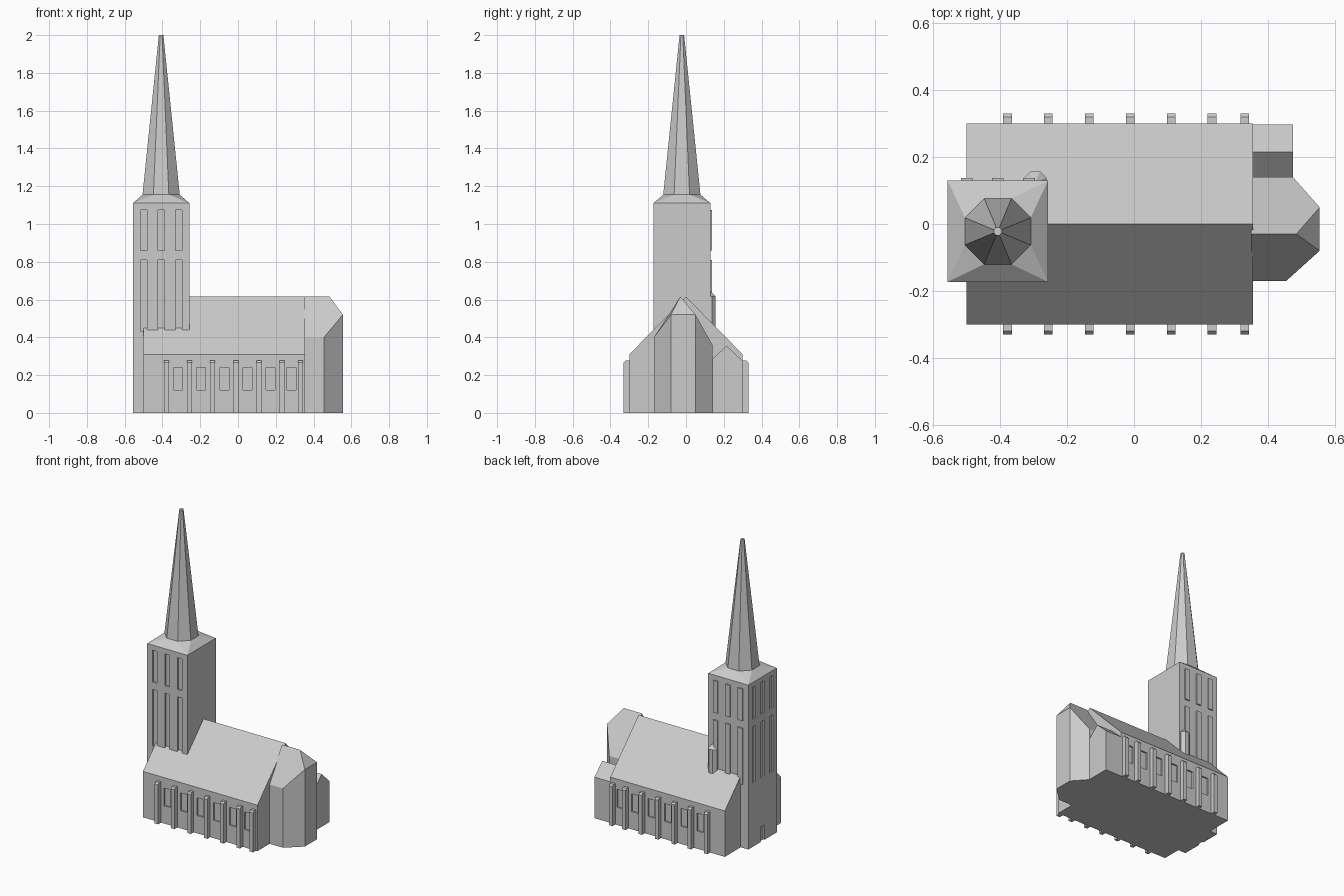
import bpy, bmesh, math
from mathutils import Vector

if "Cube" in bpy.data.objects:
    bpy.data.objects.remove(bpy.data.objects["Cube"])

stone = bpy.data.materials.new("stone grey")
stone.diffuse_color = (0.6, 0.6, 0.6, 1)
stone.use_nodes = True
stone.node_tree.nodes["Principled BSDF"].inputs["Base Color"].default_value = stone.diffuse_color


def finish(name, bm):
    bmesh.ops.recalc_face_normals(bm, faces=bm.faces[:])
    me = bpy.data.meshes.new(name)
    bm.to_mesh(me)
    bm.free()
    me.materials.append(stone)
    ob = bpy.data.objects.new(name, me)
    bpy.context.collection.objects.link(ob)
    return ob


def hull(name, points):
    """Convex solid around a few corner points."""
    bm = bmesh.new()
    for p in points:
        bm.verts.new(p)
    bmesh.ops.convex_hull(bm, input=bm.verts[:])
    bmesh.ops.dissolve_limit(bm, angle_limit=0.01, verts=bm.verts[:], edges=bm.edges[:])
    return finish(name, bm)


def boxes(name, spans):
    """One mesh of boxes, each given as (x0, x1, y0, y1, z0, z1)."""
    bm = bmesh.new()
    for x0, x1, y0, y1, z0, z1 in spans:
        vs = bmesh.ops.create_cube(bm, size=1)["verts"]
        for v in vs:
            v.co = Vector((x1 if v.co.x > 0 else x0, y1 if v.co.y > 0 else y0,
                           z1 if v.co.z > 0 else z0))
    return finish(name, bm)


def gable(name, x0, x1, y0, y1, eave, ridge, ym):
    pts = []
    for x in (x0, x1):
        pts += [(x, y0, 0), (x, y1, 0), (x, y0, eave), (x, y1, eave), (x, ym, ridge)]
    return hull(name, pts)


def ring(cx, cy, r, z, n):
    return [(cx + r * math.cos((i + .5) * math.tau / n),
             cy + r * math.sin((i + .5) * math.tau / n), z) for i in range(n)]


def carve(ob, cutter):
    m = ob.modifiers.new("recesses", 'BOOLEAN')
    m.operation, m.solver, m.object = 'DIFFERENCE', 'EXACT', cutter
    bpy.context.view_layer.objects.active = ob
    bpy.ops.object.modifier_apply(modifier=m.name)
    bpy.data.objects.remove(cutter)


# Nave with recessed windows between the buttresses
nave = gable("nave", -0.5, 0.355, -0.3, 0.3, 0.31, 0.615, 0)
bays = [-0.378, -0.256, -0.134, -0.011, 0.111, 0.233, 0.331]
cuts = []
for a, b in zip(bays, bays[1:]):
    m = (a + b) / 2
    for s in (-1, 1):
        ya, yb = sorted((s * 0.29, s * 0.32))
        cuts.append((m - 0.024, m + 0.024, ya, yb, 0.12, 0.24))
carve(nave, boxes("window_cutter", cuts))

# Buttresses with sloped caps
for i, x in enumerate(bays):
    for s, side in ((-1, "front"), (1, "back")):
        pts = []
        for dx in (-0.013, 0.013):
            pts += [(x + dx, s * y, z) for y, z in
                    ((0.295, 0), (0.33, 0), (0.33, 0.266), (0.32, 0.277), (0.295, 0.277))]
        hull(f"buttress_{side}_{i + 1}", pts)

# Choir with canted end and hipped roof
plan = [(0.35, -0.17, 0.40), (0.455, -0.17, 0.40), (0.555, -0.08, 0.52),
        (0.555, 0.05, 0.52), (0.475, 0.14, 0.36), (0.35, 0.14, 0.36)]
bm = bmesh.new()
low = [bm.verts.new((x, y, 0)) for x, y, z in plan]
top = [bm.verts.new(p) for p in plan]
r0 = bm.verts.new((0.35, -0.03, 0.615))
r1 = bm.verts.new((0.485, -0.03, 0.615))
bm.faces.new(low)
for i in range(5):
    bm.faces.new((low[i], low[i + 1], top[i + 1], top[i]))
bm.faces.new((low[5], low[0], top[0], r0, top[5]))
bm.faces.new((top[0], top[1], top[2], r1, r0))
bm.faces.new((top[2], top[3], r1))
bm.faces.new((top[3], top[4], top[5], r0, r1))
finish("choir", bm)

# Sacristy
gable("sacristy", 0.35, 0.475, 0.13, 0.298, 0.277, 0.355, 0.215)

# Tower with tall recessed openings on the front and west, and a west door
X0, X1, Y0, Y1 = -0.557, -0.257, -0.173, 0.13
CX, CY = -0.407, -0.022
tower = boxes("tower", [(X0, X1, Y0, Y1, 0, 1.11)])
cuts, panels = [], []
for d in (-0.093, 0, 0.093):
    for z0, z1 in ((0.43, 0.81), (0.86, 1.075)):
        x, y, w = CX + d, CY + d, 0.0175
        cuts.append((x - w, x + w, Y0 - 0.02, Y0 + 0.01, z0, z1))
        cuts.append((X0 - 0.02, X0 + 0.01, y - w, y + w, z0, z1))
        panels.append((x - w, x + w, Y1 - 0.001, Y1 + 0.008, z0, z1))
cuts.append((X0 - 0.02, X0 + 0.01, CY - 0.02, CY + 0.02, -0.02, 0.1))
carve(tower, boxes("opening_cutter", cuts))
boxes("tower_back_panels", panels)

# Tower cap and spire
R = 0.0985 / math.cos(math.pi / 8)
square = [(x, y, 1.11) for x in (X0, X1) for y in (Y0, Y1)]
hull("tower_cap", square + ring(CX, CY, R, 1.155, 8))
hull("spire", ring(CX, CY, R, 1.155, 8) + ring(CX, CY, 0.013, 2.0, 8))

# Stair turret with pointed cap
hull("stair_turret", ring(-0.295, 0.124, 0.036, 0.4, 8) + ring(-0.295, 0.124, 0.036, 0.615, 8)
     + [(-0.295, 0.124, 0.65)])
